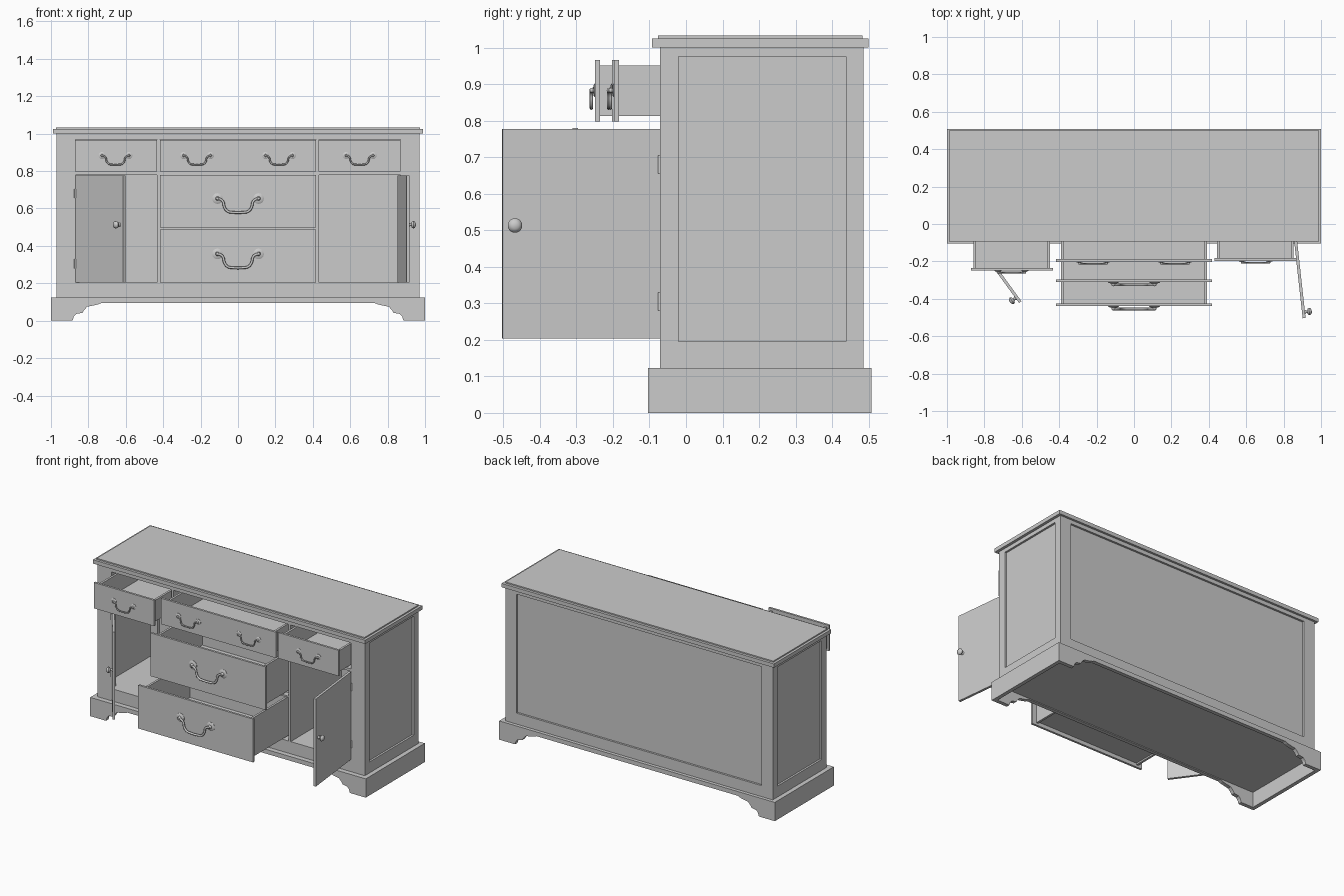
import bpy, bmesh, math
from mathutils import Vector, Matrix

if "Cube" in bpy.data.objects:
    bpy.data.objects.remove(bpy.data.objects["Cube"])


def finish(name, bm, smooth=False):
    bmesh.ops.recalc_face_normals(bm, faces=bm.faces)
    me = bpy.data.meshes.new(name)
    bm.to_mesh(me)
    bm.free()
    ob = bpy.data.objects.new(name, me)
    bpy.context.collection.objects.link(ob)
    if smooth:
        bpy.ops.object.select_all(action='DESELECT')
        ob.select_set(True)
        bpy.context.view_layer.objects.active = ob
        bpy.ops.object.shade_smooth_by_angle(angle=math.radians(40))
    return ob


def add_box(bm, x0, x1, y0, y1, z0, z1):
    m = Matrix.Translation(((x0 + x1) / 2, (y0 + y1) / 2, (z0 + z1) / 2)) @ \
        Matrix.Diagonal((x1 - x0, y1 - y0, z1 - z0, 1))
    bmesh.ops.create_cube(bm, size=1, matrix=m)


def boxes(name, *dims):
    bm = bmesh.new()
    for d in dims:
        add_box(bm, *d)
    return finish(name, bm)


def lathe(name, profile, loc, direction, seg=20):
    # profile: (radius, height) pairs spun about local z, then aimed along direction
    bm = bmesh.new()
    vs = [bm.verts.new((r, 0, h)) for r, h in profile]
    es = [bm.edges.new(p) for p in zip(vs, vs[1:])]
    bmesh.ops.spin(bm, geom=vs + es, cent=(0, 0, 0), axis=(0, 0, 1),
                   angle=2 * math.pi, steps=seg)
    bmesh.ops.remove_doubles(bm, verts=bm.verts, dist=1e-5)
    ob = finish(name, bm, True)
    ob.rotation_euler = Vector(direction).to_track_quat('Z', 'Y').to_euler()
    ob.location = loc
    return ob


# Main levels
XB, YF, YB = 0.97, -0.071, 0.486
Z0, Z1 = 0.123, 1.0
XO, XI, XM = 0.87, 0.432, 0.417

# Plinth: shaped front and back boards, plain ends
half = [(0.885, 0), (0.878, 0.022), (0.866, 0.036), (0.832, 0.042), (0.822, 0.058),
        (0.806, 0.075), (0.77, 0.082), (0.745, 0.088), (0.73, 0.095)]
outline = [(-1, Z0), (-1, 0)] + [(-x, z) for x, z in half] + half[::-1] + [(1, 0), (1, Z0)]
for name, ya, yb in (("plinth_front", -0.104, -0.079), ("plinth_back", 0.483, 0.508)):
    bm = bmesh.new()
    f = bm.faces.new([bm.verts.new((x, ya, z)) for x, z in outline])
    r = bmesh.ops.extrude_face_region(bm, geom=[f])
    vs = [v for v in r['geom'] if isinstance(v, bmesh.types.BMVert)]
    bmesh.ops.translate(bm, verts=vs, vec=(0, yb - ya, 0))
    finish(name, bm)
boxes("plinth_ends", *[(min(s, s * 0.975), max(s, s * 0.975), -0.079, 0.483, 0, Z0)
                       for s in (-1, 1)])
boxes("plinth_deck", (-0.975, 0.975, -0.079, 0.483, 0.1, Z0))

# Stepped top
boxes("top_slab", (-0.988, 0.988, -0.093, 0.5, 1.0, 1.025))
boxes("top_step", (-0.972, 0.972, -0.077, 0.483, 1.025, 1.033))

# Carcass sides: posts, rails and recessed panels
for s, side in ((-1, "left"), (1, "right")):
    def sx(a, b):
        return (min(s * a, s * b), max(s * a, s * b))
    boxes(side + "_front_post", (*sx(XO, XB), YF, -0.02, Z0, Z1))
    boxes(side + "_back_post", (*sx(0.89, XB), 0.438, YB, Z0, Z1))
    boxes(side + "_rails", (*sx(0.94, XB), -0.02, 0.438, Z0, 0.195),
          (*sx(0.94, XB), -0.02, 0.438, 0.975, Z1))
    boxes(side + "_panel", (*sx(0.94, 0.957), -0.02, 0.438, 0.195, 0.975))
    boxes(side + "_divider", (*sx(XM, XI), YF, 0.457, 0.203, 0.968))

# Back rails and panel
boxes("back_rails", (-0.89, 0.89, 0.457, YB, Z0, 0.195), (-0.89, 0.89, 0.457, YB, 0.975, Z1))
boxes("back_panel", (-0.89, 0.89, 0.457, 0.473, 0.195, 0.975))

# Front rails and inner boards
boxes("front_rails", (-XO, XO, YF, -0.03, Z0, 0.203), (-XO, XO, YF, -0.03, 0.968, Z1),
      (-XO, XO, YF, -0.03, 0.78, 0.797), (-XM, XM, YF, -0.03, 0.487, 0.497))
boxes("cupboard_floor", (-0.94, 0.94, -0.03, 0.457, 0.188, 0.203))
boxes("drawer_shelf", (-0.94, 0.94, -0.03, 0.457, 0.78, 0.797))


def handle(name, x, y, z, s):
    # rosettes with a swinging bail between them; s is half the spacing
    for k in (-1, 1):
        lathe(name + "_rosette", [(0, 0), (0.26 * s, 0), (0.26 * s, 0.02 * s), (0.19 * s, 0.06 * s),
                                  (0.1 * s, 0.07 * s), (0.09 * s, 0.16 * s), (0.06 * s, 0.2 * s),
                                  (0, 0.21 * s)], (x + k * s, y, z), (0, -1, 0))
    left = [(-1, 0), (-0.85, -0.04), (-0.73, -0.15), (-0.66, -0.42), (-0.5, -0.62), (-0.25, -0.67)]
    pts = left + [(-a, b) for a, b in left[::-1]]
    cu = bpy.data.curves.new(name + "_bail", 'CURVE')
    cu.dimensions = '3D'
    cu.bevel_depth = 0.062 * s
    cu.bevel_resolution = 2
    cu.resolution_u = 4
    cu.use_fill_caps = True
    sp = cu.splines.new('BEZIER')
    sp.bezier_points.add(len(pts) - 1)
    for p, (a, b) in zip(sp.bezier_points, pts):
        p.co = (x + a * s, y - 0.14 * s, z + b * s)
        p.handle_left_type = p.handle_right_type = 'AUTO'
    ob = bpy.data.objects.new(name + "_bail", cu)
    bpy.context.collection.objects.link(ob)


def drawer(name, x0, x1, z0, z1, y, inset, handles, s, hz):
    # y is the front face; an open box follows behind it
    t, d = 0.014, 0.49
    boxes(name + "_front", (x0, x1, y, y + t, z0, z1))
    a, b, c, e = x0 + inset, x1 - inset, z0 + 0.015, z1 - 0.015
    ya, yb = y + t, y + d
    boxes(name + "_box", (a, a + t, ya, yb, c, e), (b - t, b, ya, yb, c, e),
          (a + t, b - t, yb - t, yb, c, e), (a + t, b - t, ya, yb - t, c + 0.01, c + 0.018))
    for hx in handles:
        handle(name + "_handle", hx, y, hz, s)


drawer("top_left_drawer", -0.872, -0.434, 0.797, 0.966, -0.249, 0.014, [-0.655], 0.072, 0.883)
drawer("top_middle_drawer", -0.417, 0.417, 0.797, 0.966, -0.202, 0.028, [-0.219, 0.219], 0.072, 0.883)
drawer("top_right_drawer", 0.43, 0.868, 0.797, 0.966, -0.197, 0.014, [0.65], 0.072, 0.883)
drawer("middle_drawer", -0.417, 0.417, 0.497, 0.78, -0.31, 0.028, [0], 0.11, 0.653)
drawer("bottom_drawer", -0.417, 0.417, 0.203, 0.487, -0.439, 0.028, [0], 0.11, 0.357)

# Doors: hung on the outer posts, with knob and barrel hinges
W, T = 0.434, 0.016
for s, side, angle in ((-1, "left", 54), (1, "right", 96.3)):
    th = math.radians(angle)
    h = Vector((s * XO, YF, 0))
    d = Vector((-s * math.cos(th), -math.sin(th), 0))      # along the door
    n = Vector((s * math.sin(th), -math.cos(th), 0))       # outer face normal
    bm = bmesh.new()
    add_box(bm, 0, W, -T, 0, 0.203, 0.777)
    bm.transform(Matrix(((d.x, n.x, 0, h.x), (d.y, n.y, 0, h.y), (0, 0, 1, 0), (0, 0, 0, 1))))
    finish(side + "_door", bm)
    lathe(side + "_knob", [(0, 0), (0.011, 0), (0.007, 0.006), (0.007, 0.012), (0.016, 0.016),
                           (0.02, 0.023), (0.017, 0.031), (0.009, 0.036), (0, 0.037)],
          h + d * 0.402 + Vector((0, 0, 0.513)), n)
    for z in (0.28, 0.655):
        lathe(side + "_hinge", [(0, 0), (0.006, 0), (0.006, 0.05), (0, 0.05)],
              h + Vector((0, 0, z)), (0, 0, 1), 12)
